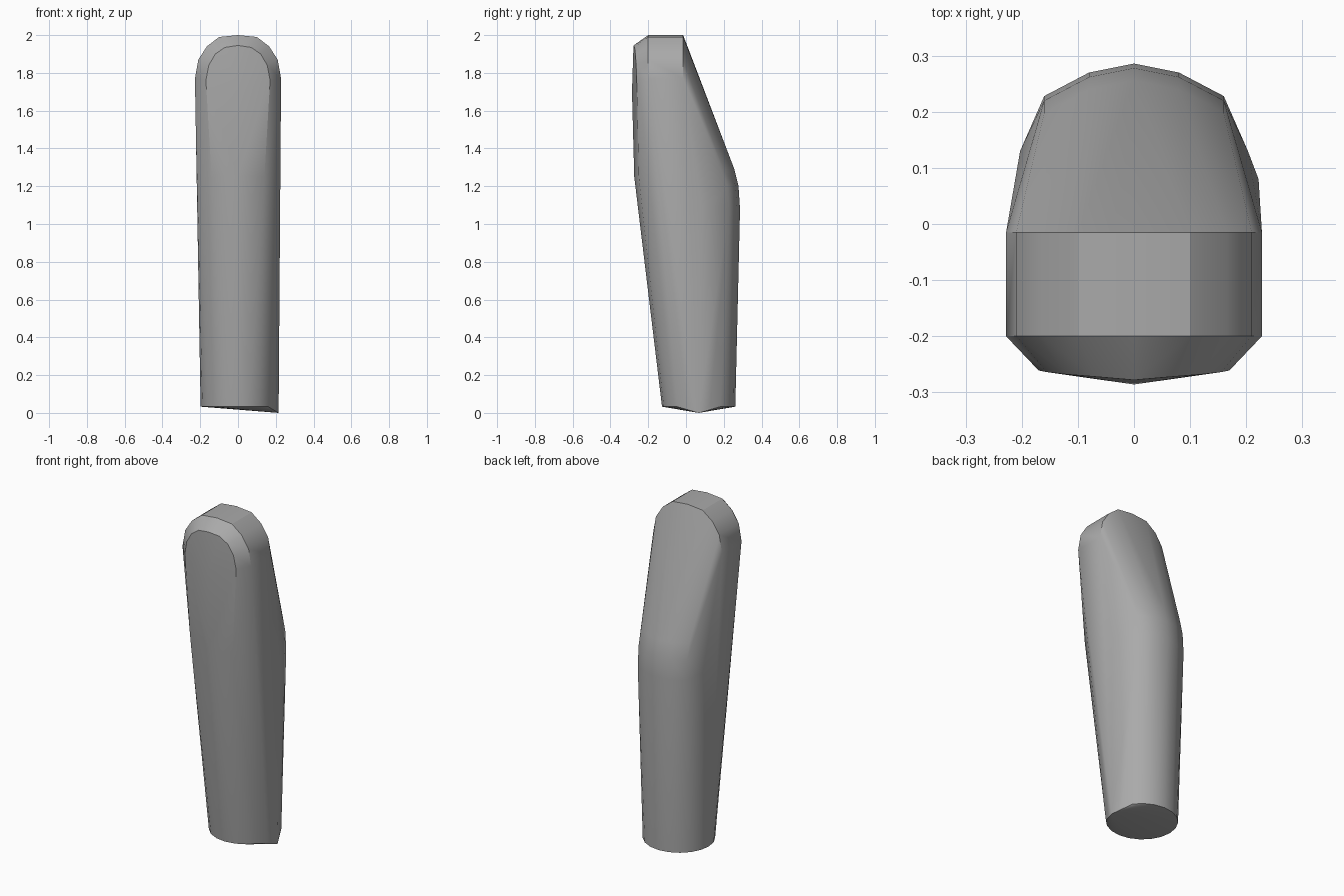
import bpy, bmesh, math

default = bpy.data.objects.get("Cube")
if default:
    bpy.data.objects.remove(default, do_unlink=True)

grey = bpy.data.materials.new("plain grey")
grey.use_nodes = True
colour = (0.4, 0.4, 0.4, 1)
grey.diffuse_color = colour
grey.node_tree.nodes["Principled BSDF"].inputs["Base Color"].default_value = colour

points = []


def both_sides(profile):
    """Add each point and its mirror image across x = 0."""
    for x, y, z in profile:
        points.append((x, y, z))
        if x:
            points.append((-x, y, z))


# Rounded head: the same arch at the back edge and the front edge
arch = [(0, 2.0), (0.1, 1.99), (0.165, 1.94), (0.21, 1.87), (0.228, 1.77)]
for y in (-0.015, -0.2):
    both_sides([(x, y, z) for x, z in arch])

# Smaller arch for the chamfered front of the head
both_sides([(0, -0.278, 1.945), (0.07, -0.272, 1.935), (0.12, -0.268, 1.9),
            (0.155, -0.264, 1.84), (0.17, -0.261, 1.76), (0, -0.286, 1.7)])

# Front bend
both_sides([(0, -0.274, 1.25), (0.14, -0.25, 1.25)])

# Rounded back bend, as a few stacked curves
back = [(0, 0.286), (0.08, 0.27), (0.16, 0.228)]
for z, inset in ((1.08, 0), (1.2, 0.008), (1.29, 0.03)):
    both_sides([(x, y - inset, z) for x, y in back])
both_sides([(0.203, 0.13, 1.1)])
points.append((0.222, 0.08, 1.1))

# Elliptical foot with one low corner on the left
for i in range(20):
    a = math.tau * i / 20
    points.append((0.198 * math.cos(a), 0.067 + 0.194 * math.sin(a), 0.033))
points.append((0.215, 0.067, 0.0))

# Wrap the outline curves in one closed skin
bm = bmesh.new()
for p in points:
    bm.verts.new(p)
result = bmesh.ops.convex_hull(bm, input=bm.verts)
unused = {g for g in result["geom_interior"] + result["geom_unused"]
          if isinstance(g, bmesh.types.BMVert)}
bmesh.ops.delete(bm, geom=list(unused), context="VERTS")
bmesh.ops.recalc_face_normals(bm, faces=bm.faces)
mesh = bpy.data.meshes.new("rounded_handle")
bm.to_mesh(mesh)
bm.free()
mesh.materials.append(grey)

handle = bpy.data.objects.new("rounded_handle", mesh)
bpy.context.collection.objects.link(handle)
bpy.ops.object.select_all(action="DESELECT")
handle.select_set(True)
bpy.context.view_layer.objects.active = handle
bpy.ops.object.shade_smooth_by_angle(angle=math.radians(30))
